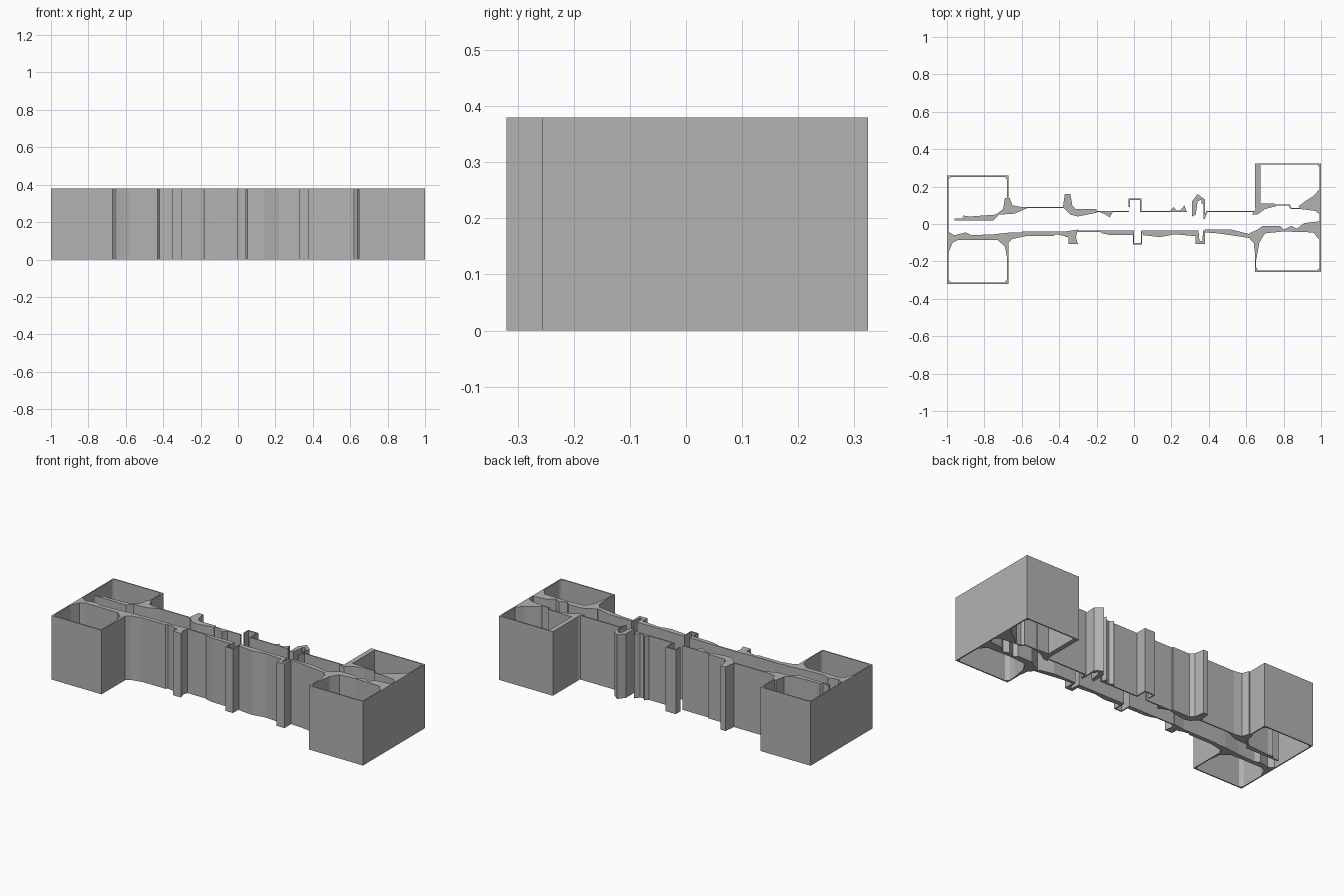
import bpy
import bmesh
from mathutils import Vector

# Plan points are in hundredths of a unit; every part rises to the same height
HEIGHT = 0.38
THIN = 0.7

old_cube = bpy.data.objects.get("Cube")
if old_cube:
    bpy.data.objects.remove(old_cube, do_unlink=True)

stone = bpy.data.materials.new("plain_grey")
stone.use_nodes = True
grey = (0.45, 0.45, 0.45, 1)
stone.diffuse_color = grey
stone.node_tree.nodes["Principled BSDF"].inputs["Base Color"].default_value = grey


def extrude_plans(name, plans):
    """Raise one or more closed plan outlines into a single solid object."""
    mesh = bpy.data.meshes.new(name)
    bm = bmesh.new()
    for plan in plans:
        base = bm.faces.new([bm.verts.new((p[0] / 100, p[1] / 100, 0)) for p in plan])
        grown = bmesh.ops.extrude_face_region(bm, geom=[base], use_keep_orig=True)
        top = [v for v in grown["geom"] if isinstance(v, bmesh.types.BMVert)]
        bmesh.ops.translate(bm, verts=top, vec=(0, 0, HEIGHT))
    bmesh.ops.recalc_face_normals(bm, faces=bm.faces)
    bmesh.ops.triangulate(bm, faces=[f for f in bm.faces if len(f.verts) > 4])
    bm.to_mesh(mesh)
    bm.free()
    mesh.materials.append(stone)
    obj = bpy.data.objects.new(name, mesh)
    bpy.context.collection.objects.link(obj)
    return obj


def ribbon_plans(path, thickness=THIN):
    """One thin rectangle per path segment, overlapping at the corners."""
    plans = []
    for start, end in zip(path, path[1:]):
        a, b = Vector(start), Vector(end)
        along = (b - a).normalized() * thickness / 2
        side = Vector((-along.y, along.x))
        a, b = a - along, b + along
        plans.append([a - side, b - side, b + side, a + side])
    return plans


def thin_wall(name, *path):
    extrude_plans(name, ribbon_plans(path))


def thick_wall(name, *outline):
    extrude_plans(name, [outline])


def room(name, x_end, x_inner, y_outer, y_inner):
    """Thin walled corner room with small fillets at its outer corners."""
    plans = ribbon_plans([(x_end, 0), (x_end, y_outer),
                          (x_inner, y_outer), (x_inner, y_inner)])
    inward = -1 if y_outer > 0 else 1
    for x, turn in ((x_end, 1), (x_inner, -1)):
        turn *= 1 if x_inner > x_end else -1
        plans.append([(x, y_outer), (x + turn * 2.5, y_outer),
                      (x + turn, y_outer + inward), (x, y_outer + inward * 2.5)])
    extrude_plans(name, plans)


# Corner rooms
room("back_right_room", -99.6, -67.5, 25.6, 10)
room("front_right_room", -99.6, -67.5, -31.6, -9)
room("back_left_room", 99.6, 65, 32.1, 9)
room("front_left_room", 99.6, 65, -25.2, -9)

# Back wall, from the right end to the left end
thick_wall("back_right_ledge", (-96, 2), (-75, 2), (-72, 5), (-64, 5.5), (-57, 8.5),
           (-65, 10), (-66.5, 14), (-69, 14), (-70, 8), (-74, 5), (-88, 4),
           (-91, 4.5), (-92, 3), (-96, 3))
thin_wall("back_right_panel", (-65, 8.8), (-37, 8.8))
thick_wall("back_right_pilaster", (-38, 9), (-37, 16), (-34, 16), (-33, 10), (-31, 8),
           (-20, 8), (-20, 6), (-30, 4), (-34, 5))
thin_wall("back_middle_panel", (-20, 6.7), (-3, 6.7))
thick_wall("back_fin", (-20, 7), (-11, 7), (-13, 3.5), (-15, 5))
thin_wall("back_middle_pilaster", (-2.5, 9.5), (-2.5, 13.3), (3.6, 13.3),
          (3.6, 6.7), (28, 6.7))
thick_wall("back_panel_bumps", (19, 6.5), (21, 9), (23, 7), (25, 7.5),
           (27, 10), (28, 6.5))
thick_wall("back_left_pilaster", (31, 4), (31, 12), (34, 16), (38, 13), (38, 10),
           (36, 11), (36, 13), (34, 12), (33, 5))
thin_wall("back_left_panel", (37.5, 10), (37.5, 3), (39, 6.7), (66, 6.7))
thick_wall("back_left_thick_wall", (63, 5), (65, 8), (65, 32), (67.5, 32), (67.5, 11),
           (75, 11), (76, 9.5), (70, 8), (66, 5))
thin_wall("back_left_partition", (75, 10.2), (83, 10.2), (84, 8.3), (92, 8.3))
thick_wall("back_left_end_pier", (99.5, 19), (96, 15), (92, 12.5), (88, 9.5), (89, 8),
           (97, 7), (99.5, 5))

# Front wall, from the right end to the left end
thick_wall("front_right_partition", (-99.5, -4), (-96, -6), (-90, -4.5), (-87, -6),
           (-75, -5.5), (-66, -4.5), (-58, -4.5), (-58, -6.5), (-65, -8),
           (-67.2, -10), (-67.5, -20), (-69, -12), (-73, -8.5), (-94, -8.5),
           (-97, -10), (-99.5, -16))
thick_wall("front_right_panel", (-60, -4), (-37, -4), (-37, -6.5), (-42, -5.5),
           (-43, -6.5), (-58, -6.5))
thick_wall("front_right_pilaster", (-37, -4), (-30, -3), (-31, -7), (-30, -10.8),
           (-35, -10.8), (-35, -7), (-37, -7))
thin_wall("front_middle_panel", (-31, -3.8), (-17, -3.8))
thick_wall("front_middle_panel_core", (-19, -3.5), (0, -3.5), (0, -6), (-12, -6),
           (-17, -5))
thin_wall("front_middle_pilaster", (-0.3, -4), (-0.3, -10.6), (4, -10.6), (4, -4))
thick_wall("front_left_panel", (4, -3.5), (33, -3.5), (33, -6.5), (22, -5.5),
           (14, -7), (5, -6))
thick_wall("front_left_pilaster", (33, -3.5), (33, -10.8), (38, -10.8), (38, -3.5),
           (37, -3.5), (36.5, -9), (35, -9), (34.5, -3.5))
thick_wall("front_left_end_panel", (38, -3), (52, -3), (62, -5.5), (62, -7.5),
           (45, -5), (38, -4.5))
thick_wall("front_left_partition", (61.5, -5), (66, -3), (69, -1), (78, -1),
           (80, -3), (84, -1), (87, -2.5), (91, 0.5), (99.5, 1.5), (99.5, -9),
           (96, -4.5), (80, -4), (70, -5), (67, -10), (65.2, -20), (64, -10),
           (62, -8))
